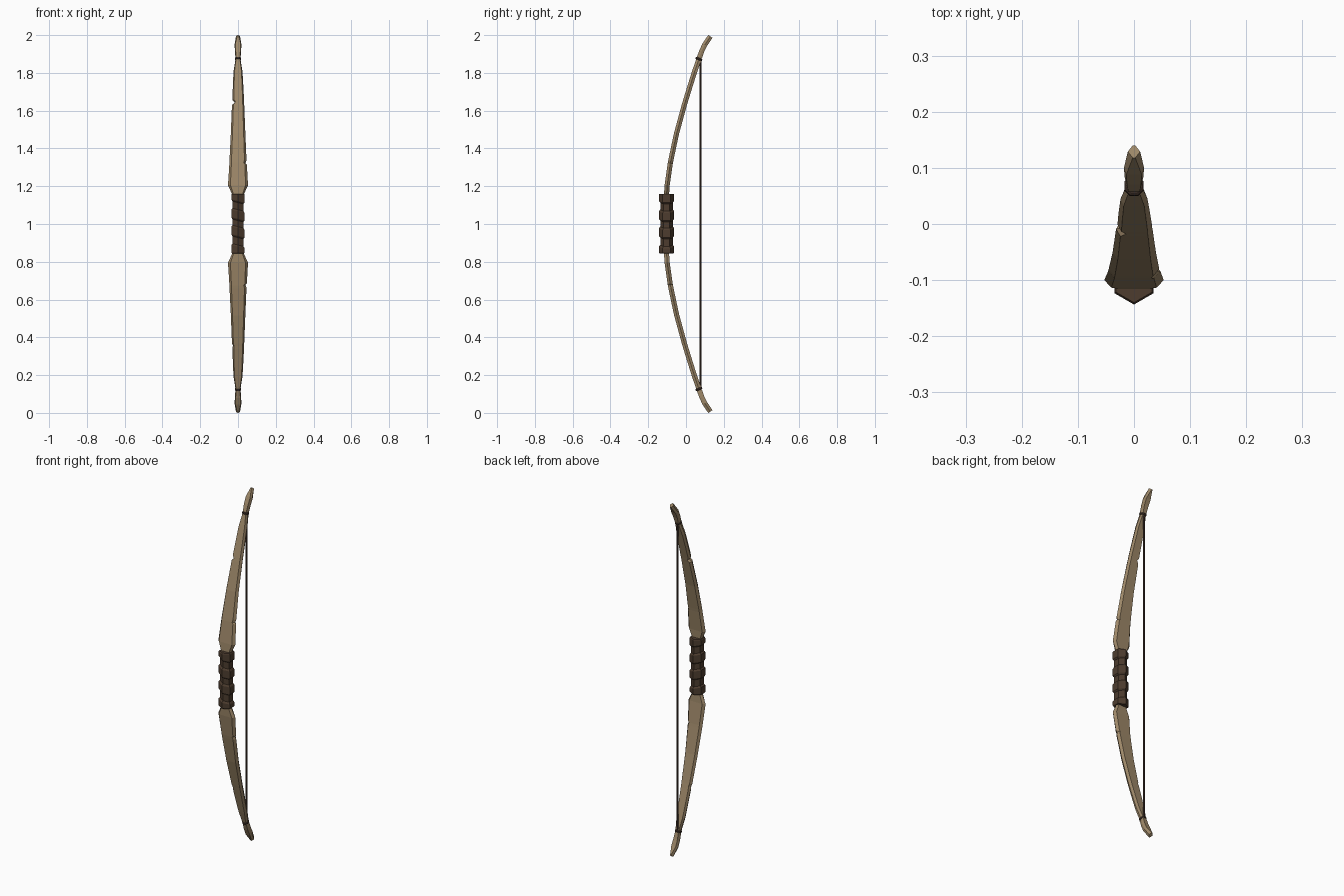
import bpy, bmesh, math
from mathutils import Vector

if "Cube" in bpy.data.objects:
    bpy.data.objects.remove(bpy.data.objects["Cube"])


def material(name, rgb):
    m = bpy.data.materials.new(name)
    m.diffuse_color = (*rgb, 1)
    m.use_nodes = True
    m.node_tree.nodes["Principled BSDF"].inputs["Base Color"].default_value = m.diffuse_color
    return m


WOOD = material("tan wood", (0.34, 0.245, 0.14))
LEATHER = material("dark leather", (0.075, 0.046, 0.028))
STRING = material("string brown", (0.06, 0.036, 0.026))


def loft(name, rings, mat):
    """Skin a list of equal-length point rings and cap both ends."""
    bm = bmesh.new()
    rows = [[bm.verts.new(p) for p in ring] for ring in rings]
    n = len(rows[0])
    for a, b in zip(rows, rows[1:]):
        for i in range(n):
            j = (i + 1) % n
            bm.faces.new((a[i], a[j], b[j], b[i]))
    bm.faces.new(rows[0])
    bm.faces.new(rows[-1])
    bmesh.ops.recalc_face_normals(bm, faces=bm.faces)
    me = bpy.data.meshes.new(name)
    bm.to_mesh(me)
    bm.free()
    me.materials.append(mat)
    ob = bpy.data.objects.new(name, me)
    bpy.context.collection.objects.link(ob)
    return ob


def limb(name, s, notch):
    """Half bow; s = +1 up, -1 down. Stations: y, height, left and right half-width."""
    st = [(-0.103, 0.10, .025, .025), (-0.103, 0.155, .030, .030),
          (-0.100, 0.205, .053, .053),
          (-0.084, 0.315, .046, .047), (-0.083, 0.322, .046, .040),
          (-0.080, 0.338, .045, .045),
          (-0.050, 0.48, .038, .039),
          (-0.009, 0.63, .032, .033), (-0.005, 0.643, .031 - notch, .032),
          (-0.001, 0.657, .0295, .032),
          (0.020, 0.725, .0275, .0285), (0.045, 0.805, .024, .024),
          (0.068, 0.872, .013, .013), (0.083, 0.915, .0165, .0165),
          (0.100, 0.950, .018, .018), (0.129, 0.993, .011, .011)]
    rings = []
    for k, (y, h, l, r) in enumerate(st):
        a, b = st[max(k - 1, 0)], st[min(k + 1, len(st) - 1)]
        t = Vector((b[0] - a[0], b[1] - a[1])).normalized()
        ny, nh = t.y * 0.0135, -t.x * 0.0135       # belly direction
        f = 0.2 if k == len(st) - 1 else 0.76      # flat share of the width
        ring = [(-l * f, -1), (r * f, -1), (r, 0), (r * f, 1), (-l * f, 1), (-l, 0)]
        rings.append([(x, y + d * ny, 1 + s * (h + d * nh)) for x, d in ring])
    return loft(name, rings, WOOD)


# limbs with chipped edges
limb("upper_limb", 1, 0.013)
limb("lower_limb", -1, 0.004)


# wrapped grip: hexagonal, slanted bands on a thinner core
def hexagon(z, r, slope):
    pts = []
    for i in range(6):
        a = math.radians(90 + 60 * i)
        x = r * math.cos(a)
        pts.append((x, -0.103 + r * math.sin(a), z + slope * x))
    return pts


bands = [(0.845, 0.885, 0, -.25), (0.932, 0.982, -.25, -.25),
         (1.022, 1.072, -.25, -.25), (1.117, 1.16, -.25, 0)]
rings = []
for i, (lo, hi, s0, s1) in enumerate(bands):
    if i:
        rings.append(hexagon(lo - 0.004, 0.033, s0))
    rings += [hexagon(lo, 0.037, s0), hexagon(lo + 0.005, 0.0405, s0),
              hexagon(hi - 0.005, 0.0405, s1), hexagon(hi, 0.037, s1)]
    if i < len(bands) - 1:
        rings.append(hexagon(hi + 0.004, 0.033, s1))
loft("grip_wrap", rings, LEATHER)

# string
circle = [(0.006 * math.cos(i * math.pi / 3), 0.077 + 0.006 * math.sin(i * math.pi / 3))
          for i in range(6)]
loft("string", [[(x, y, z) for x, y in circle] for z in (0.132, 1.868)], STRING)

# string loops tied round the limb necks, square to the limb
for name, s in (("upper_string_loop", 1), ("lower_string_loop", -1)):
    rings = []
    for d, k in ((-0.006, 0.85), (-0.003, 1), (0.003, 1), (0.006, 0.85)):
        ring = []
        for i in range(8):
            a = math.radians(22.5 + 45 * i)
            u = 0.020 * k * math.sin(a)
            ring.append((0.0185 * k * math.cos(a), 0.068 + 0.93 * u + 0.36 * d,
                         1 + s * (0.874 - 0.36 * u + 0.93 * d)))
        rings.append(ring)
    loft(name, rings, STRING)
